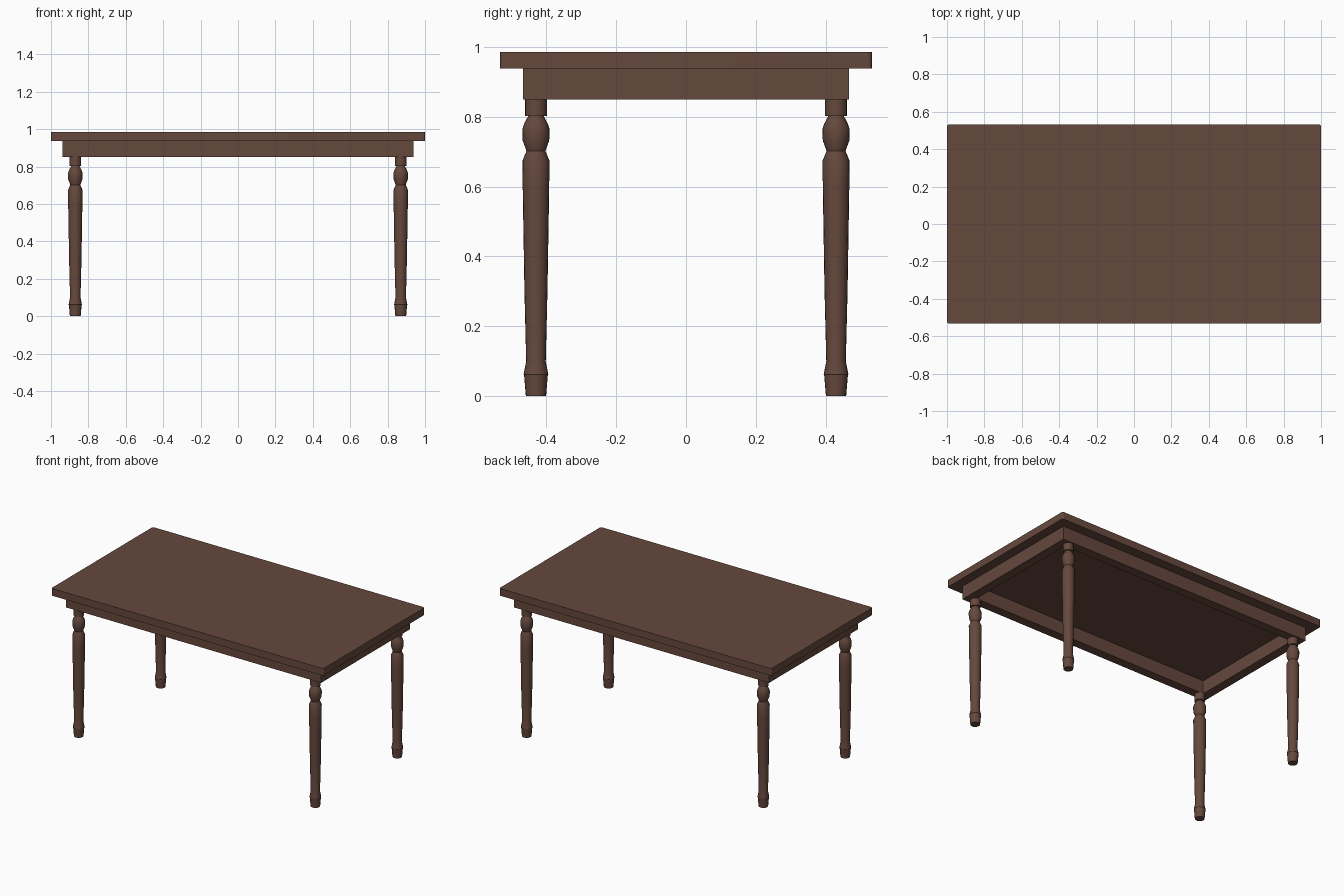
import bpy, bmesh, math

if "Cube" in bpy.data.objects:
    bpy.data.objects.remove(bpy.data.objects["Cube"])

wood = bpy.data.materials.new("dark_wood")
wood.diffuse_color = (0.13, 0.065, 0.046, 1)
wood.use_nodes = True
wood.node_tree.nodes["Principled BSDF"].inputs["Base Color"].default_value = wood.diffuse_color


def finish(name, bm):
    bmesh.ops.recalc_face_normals(bm, faces=bm.faces)
    mesh = bpy.data.meshes.new(name)
    bm.to_mesh(mesh)
    bm.free()
    mesh.materials.append(wood)
    obj = bpy.data.objects.new(name, mesh)
    bpy.context.collection.objects.link(obj)
    bpy.ops.object.select_all(action='DESELECT')
    bpy.context.view_layer.objects.active = obj
    obj.select_set(True)
    return obj


# Tabletop: slab with slightly rounded vertical corners
bm = bmesh.new()
bmesh.ops.create_cube(bm, size=1)
for v in bm.verts:
    v.co = (v.co.x * 2.0, v.co.y * 1.066, 0.962 + v.co.z * 0.048)
corners = [e for e in bm.edges if abs(e.verts[0].co.z - e.verts[1].co.z) > 0.01]
bmesh.ops.bevel(bm, geom=corners, offset=0.012, segments=4, profile=0.5, affect='EDGES')
finish("tabletop", bm)
bpy.ops.object.shade_smooth_by_angle(angle=math.radians(30))

# Apron: open rectangular frame under the top
AX, AY, T, Z0, Z1 = 0.938, 0.467, 0.06, 0.85, 0.938
bm = bmesh.new()
rings = []
for inset, z in ((0, Z0), (0, Z1), (T, Z1), (T, Z0)):
    x, y = AX - inset, AY - inset
    rings.append([bm.verts.new((sx * x, sy * y, z))
                  for sx, sy in ((-1, -1), (1, -1), (1, 1), (-1, 1))])
for i in range(4):
    a, b = rings[i], rings[(i + 1) % 4]
    for k in range(4):
        n = (k + 1) % 4
        bm.faces.new((a[k], a[n], b[n], b[k]))
finish("apron", bm)

# Turned leg: (radius, height) profile from foot to collar
PROFILE = [(0.029, 0), (0.034, 0.06), (0.0355, 0.062), (0.028, 0.10),
           (0.033, 0.30), (0.038, 0.60), (0.0385, 0.675), (0.027, 0.702),
           (0.038, 0.732), (0.039, 0.765), (0.034, 0.78), (0.022, 0.803),
           (0.031, 0.803), (0.031, 0.852)]
SIDES = 20


def leg(name, cx, cy):
    bm = bmesh.new()
    rings = [[bm.verts.new((cx + r * math.cos(2 * math.pi * k / SIDES),
                            cy + r * math.sin(2 * math.pi * k / SIDES), z))
              for k in range(SIDES)] for r, z in PROFILE]
    for a, b in zip(rings, rings[1:]):
        for k in range(SIDES):
            n = (k + 1) % SIDES
            bm.faces.new((a[k], a[n], b[n], b[k]))
    bm.faces.new(rings[0])
    bm.faces.new(rings[-1])
    finish(name, bm)
    bpy.ops.object.shade_smooth_by_angle(angle=math.radians(30))


for sx, side in ((-1, "left"), (1, "right")):
    for sy, end in ((-1, "front"), (1, "back")):
        leg(f"{end}_{side}_leg", sx * 0.87, sy * 0.43)
